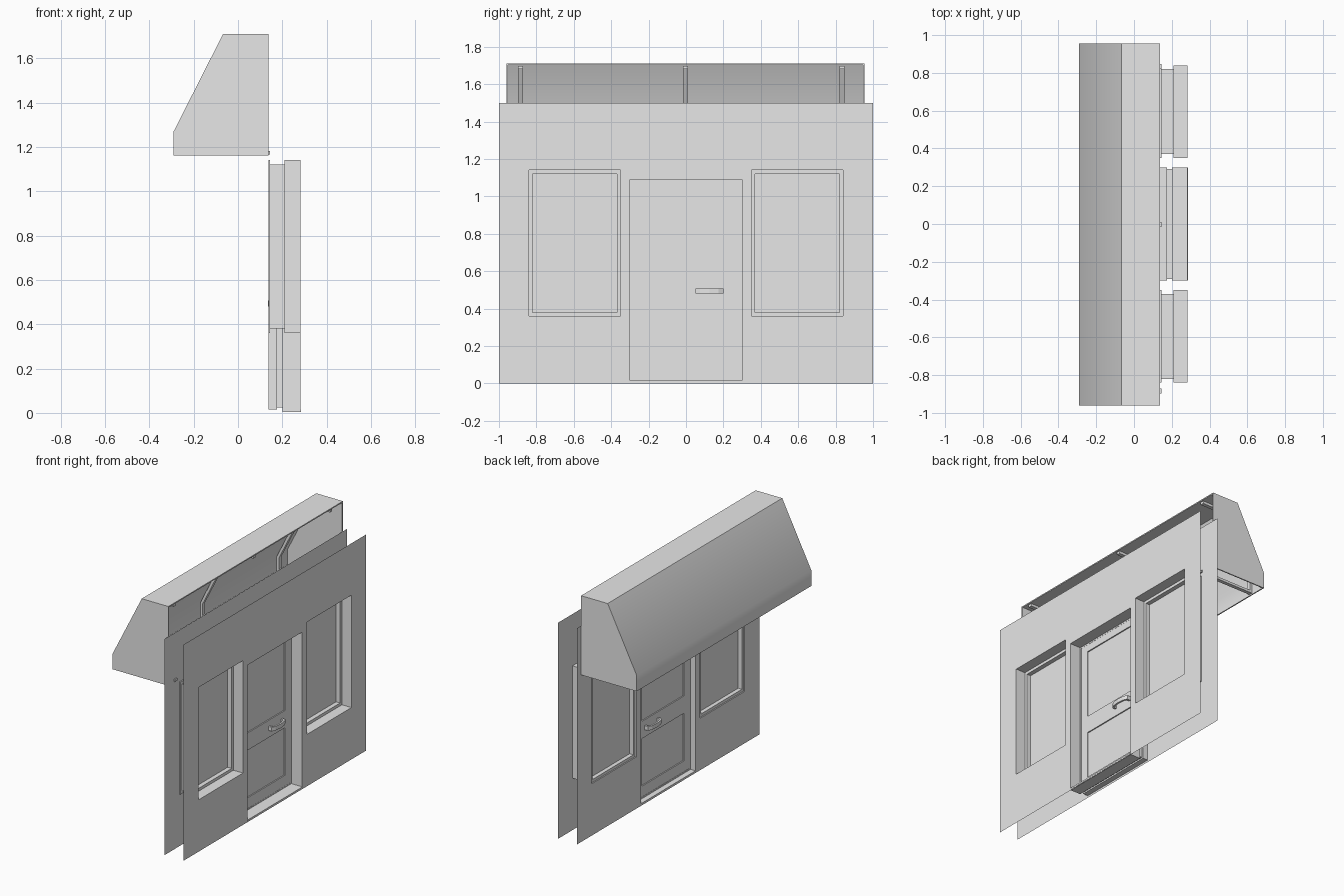
import bpy, bmesh

if "Cube" in bpy.data.objects:
    bpy.data.objects.remove(bpy.data.objects["Cube"])

grey = bpy.data.materials.new("plain_grey")
grey.use_nodes = True
grey.diffuse_color = (0.8, 0.8, 0.8, 1)
grey.node_tree.nodes["Principled BSDF"].inputs["Base Color"].default_value = (0.8, 0.8, 0.8, 1)

OUTER, INNER = 0.137, 0.283          # the two wall skins
WINDOW_Y, WINDOW_Z = (0.35, 0.84), (0.36, 1.14)
DOOR_Y, DOOR_Z = (-0.30, 0.30), (0.015, 1.09)
LEFT_WINDOW = (WINDOW_Y, WINDOW_Z)
RIGHT_WINDOW = ((-WINDOW_Y[1], -WINDOW_Y[0]), WINDOW_Z)
DOORWAY = (DOOR_Y, DOOR_Z)


def finish(name, bm):
    mesh = bpy.data.meshes.new(name)
    bm.to_mesh(mesh)
    bm.free()
    mesh.materials.append(grey)
    obj = bpy.data.objects.new(name, mesh)
    bpy.context.collection.objects.link(obj)
    return obj


def box(bm, x, y, z):
    verts = bmesh.ops.create_cube(bm, size=1)["verts"]
    for v in verts:
        v.co = [(r[0] + r[1]) / 2 + c * (r[1] - r[0]) for r, c in zip((x, y, z), v.co)]


def ring(bm, x, opening, inset):
    (y0, y1), (z0, z1) = opening
    y0, y1, z0, z1 = y0 + inset, y1 - inset, z0 + inset, z1 - inset
    return [bm.verts.new((x, y, z)) for y, z in ((y0, z0), (y1, z0), (y1, z1), (y0, z1))]


def wall(name, x, facing):
    """Thin wall sheet, with the window and door holes left open."""
    bm = bmesh.new()
    holes = (LEFT_WINDOW, RIGHT_WINDOW, DOORWAY)
    ys = sorted({-1, 1, *(v for h in holes for v in h[0])})
    zs = sorted({0, 1.5, *(v for h in holes for v in h[1])})
    grid = [[bm.verts.new((x, y, z)) for z in zs] for y in ys]
    for i in range(len(ys) - 1):
        for j in range(len(zs) - 1):
            y, z = (ys[i] + ys[i + 1]) / 2, (zs[j] + zs[j + 1]) / 2
            if any(a < y < b and c < z < d for (a, b), (c, d) in holes):
                continue
            quad = [grid[i][j], grid[i + 1][j], grid[i + 1][j + 1], grid[i][j + 1]]
            bm.faces.new(quad if facing > 0 else quad[::-1])
    bmesh.ops.dissolve_limit(bm, angle_limit=0.01, verts=bm.verts, edges=bm.edges)
    bmesh.ops.triangulate(bm, faces=bm.faces)
    finish(name, bm)


def reveal(name, opening, steps):
    """Stepped lining through both walls; steps are (x, inset)."""
    bm = bmesh.new()
    rings = [ring(bm, x, opening, inset) for x, inset in steps]
    for a, b in zip(rings, rings[1:]):
        for k in range(4):
            n = (k + 1) % 4
            bm.faces.new((a[k], a[n], b[n], b[k]))
    bmesh.ops.reverse_faces(bm, faces=bm.faces)
    finish(name, bm)


wall("inner_wall", INNER, 1)
wall("outer_wall", OUTER, -1)

# Windows: stepped lining and a glass pane
for side, opening in (("left", LEFT_WINDOW), ("right", RIGHT_WINDOW)):
    reveal(side + "_window_frame", opening,
           [(OUTER, 0), (0.145, 0), (0.145, 0.02), (0.21, 0.02), (0.21, 0), (INNER, 0)])
    pane = bmesh.new()
    (y0, y1), (z0, z1) = opening
    box(pane, (0.173, 0.179), (y0 + 0.02, y1 - 0.02), (z0 + 0.02, z1 - 0.02))
    finish(side + "_window_pane", pane)

# Door: lining, sill, framed leaf with two sunk panels
reveal("door_frame", DOORWAY,
       [(OUTER, 0), (0.175, 0), (0.175, 0.01), (0.2, 0.01), (0.2, 0), (INNER, 0)])

sill = bmesh.new()
box(sill, (0.2, 0.285), DOOR_Y, (0.004, 0.016))
finish("door_sill", sill)

leaf = bmesh.new()
depth = (0.177, 0.199)
for stile in ((-0.29, -0.23), (0.23, 0.29)):
    box(leaf, depth, stile, (0.025, 1.08))
for rail in ((0.025, 0.1), (0.43, 0.55), (1.03, 1.08)):
    box(leaf, depth, (-0.23, 0.23), rail)
finish("door_leaf", leaf)

panels = bmesh.new()
for z in ((0.1, 0.43), (0.55, 1.03)):
    box(panels, (0.185, 0.191), (-0.23, 0.23), z)
finish("door_panels", panels)

# Door handles: a bowed bar on each face
for name, base, out in (("inner_handle", 0.199, 1), ("outer_handle", 0.177, -1)):
    bow = [(0.05, 0), (0.05, 0.025), (0.075, 0.037), (0.125, 0.042),
           (0.175, 0.037), (0.2, 0.025), (0.2, 0)]
    bm = bmesh.new()
    outer = [bm.verts.new((base + out * d, y, 0.48)) for y, d in bow]
    inner = [bm.verts.new((base + out * d * 0.7, 0.125 + (y - 0.125) * 0.82, 0.48)) for y, d in bow]
    faces = [bm.faces.new((outer[i], outer[i + 1], inner[i + 1], inner[i])) for i in range(len(bow) - 1)]
    grown = bmesh.ops.extrude_face_region(bm, geom=faces, use_keep_orig=True)["geom"]
    bmesh.ops.translate(bm, vec=(0, 0, 0.028), verts=[g for g in grown if isinstance(g, bmesh.types.BMVert)])
    bmesh.ops.recalc_face_normals(bm, faces=bm.faces)
    finish(name, bm)

# Awning cover: prism opened at the wall side and underneath
profile = [(-0.29, 1.16), (-0.29, 1.27), (-0.067, 1.71), (0.137, 1.71), (0.137, 1.16)]
bm = bmesh.new()
ends = [[bm.verts.new((x, y, z)) for x, z in profile] for y in (-0.96, 0.955)]
for end in ends:
    bm.faces.new(end)
sides = []
for k in range(5):
    n = (k + 1) % 5
    sides.append(bm.faces.new((ends[0][k], ends[0][n], ends[1][n], ends[1][k])))
bmesh.ops.recalc_face_normals(bm, faces=bm.faces)
bmesh.ops.delete(bm, geom=sides[3:], context="FACES")
cover = finish("awning_cover", bm)
shell = cover.modifiers.new("thickness", "SOLIDIFY")
shell.thickness = 0.008
shell.offset = -1
shell.use_even_offset = True
bpy.ops.object.select_all(action="DESELECT")
cover.select_set(True)
bpy.context.view_layer.objects.active = cover
bpy.ops.object.modifier_apply(modifier="thickness")
bpy.ops.object.shade_smooth_by_angle()

# Awning ribs: flat bars following the inside of the cover
rib_out = [(0.145, 1.165), (-0.278, 1.165), (-0.278, 1.266), (-0.062, 1.698), (0.13, 1.698)]
rib_in = [(0.145, 1.182), (-0.26, 1.182), (-0.26, 1.262), (-0.05, 1.68), (0.13, 1.68)]
for name, y in (("right_rib", -0.885), ("middle_rib", -0.003), ("left_rib", 0.835)):
    bm = bmesh.new()
    a, b = ([bm.verts.new((x, y - 0.013, z)) for x, z in path] for path in (rib_out, rib_in))
    faces = [bm.faces.new((a[i], a[i + 1], b[i + 1], b[i])) for i in range(len(a) - 1)]
    grown = bmesh.ops.extrude_face_region(bm, geom=faces, use_keep_orig=True)["geom"]
    bmesh.ops.translate(bm, vec=(0, 0.026, 0), verts=[g for g in grown if isinstance(g, bmesh.types.BMVert)])
    bmesh.ops.recalc_face_normals(bm, faces=bm.faces)
    finish(name, bm)
